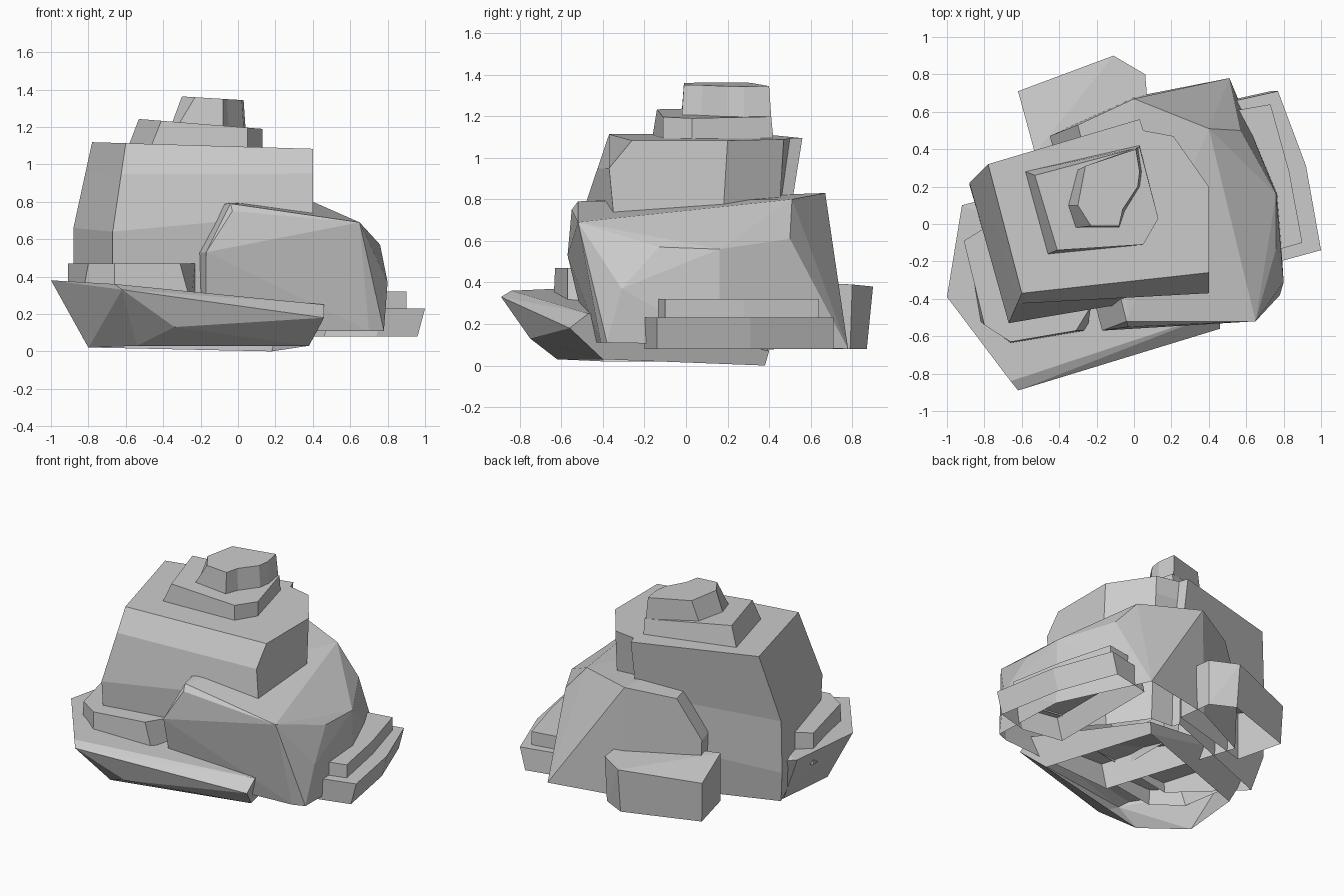
import bpy, bmesh

if "Cube" in bpy.data.objects:
    bpy.data.objects.remove(bpy.data.objects["Cube"])


def finish(bm, name):
    bmesh.ops.recalc_face_normals(bm, faces=bm.faces)
    me = bpy.data.meshes.new(name)
    bm.to_mesh(me)
    bm.free()
    ob = bpy.data.objects.new(name, me)
    bpy.context.collection.objects.link(ob)
    return ob


def hull(name, pts, open_bottom=False):
    """Faceted boulder: convex hull of its corners."""
    bm = bmesh.new()
    for p in pts:
        bm.verts.new(p)
    bmesh.ops.convex_hull(bm, input=bm.verts)
    loose = [v for v in bm.verts if not v.link_faces]
    bmesh.ops.delete(bm, geom=loose, context='VERTS')
    bmesh.ops.recalc_face_normals(bm, faces=bm.faces)
    bmesh.ops.dissolve_limit(bm, angle_limit=0.06, verts=bm.verts, edges=bm.edges)
    if open_bottom:
        low = [f for f in bm.faces if f.normal.z < -0.9]
        bmesh.ops.delete(bm, geom=low, context='FACES_ONLY')
    return finish(bm, name)


def loft(name, rings, open_bottom=False):
    """Layered slab: equal-count outlines joined from bottom to top."""
    bm = bmesh.new()
    vs = [[bm.verts.new(p) for p in r] for r in rings]
    n = len(vs[0])
    for a, b in zip(vs, vs[1:]):
        for i in range(n):
            j = (i + 1) % n
            bm.faces.new((a[i], a[j], b[j], b[i]))
    bm.faces.new(vs[-1])
    if not open_bottom:
        bm.faces.new(vs[0][::-1])
    return finish(bm, name)


def at(outline, z, slope=0.0):
    """Outline lifted to height z, sloping along x."""
    return [(x, y, z + slope * x) for x, y in outline]


def between(a, b, t):
    """Ring interpolated between two rings."""
    return [tuple(p + (q - p) * t for p, q in zip(u, v)) for u, v in zip(a, b)]


# tilted base slab, hollow underneath
hull("base_slab", [
    (-1, -.39, .38), (-.92, .10, .36), (-.62, -.89, .33), (-.66, -.84, .36),
    (.46, -.47, .25), (.46, -.56, .18), (.38, -.40, .03), (-.34, -.75, .13),
    (-.54, -.62, .03), (-.80, -.40, .02), (-.76, .02, .02),
    (.18, .38, 0), (.20, .40, .07)], True)

# thin ledge on the base slab
ledge = [(-.91, -.09), (-.84, -.50), (-.66, -.64), (-.25, -.57), (-.23, -.44), (-.23, .02), (-.6, .1)]
ledge_top = [(-.91, -.09), (-.80, -.54), (-.66, -.63), (-.31, -.57), (-.23, -.44), (-.23, .02), (-.6, .1)]
loft("front_ledge", [at(ledge, .25), at(ledge_top, .47)], True)

# tall main boulder
top = at([(-.78, .32), (.03, .56), (.05, .50), (.21, .47), (.40, .20), (.40, -.26), (-.60, -.37)], 1.095, -.03)
mid = [(-.88, .22, .66), (.03, .50, .72), (.05, .45, .74), (.21, .45, .75),
       (.40, .18, .75), (.40, -.35, .74), (-.67, -.53, .64)]
low = [(-.83, .15, .07), (.03, .48, .08), (.05, .43, .08), (.21, .42, .08),
       (.38, .18, .08), (.35, -.33, .30), (-.67, -.50, .28)]
low_mid = between(low, mid, .5)
low_mid[0] = (-.88, .21, .30)
shoulder = between(mid, top, .65)
shoulder[5] = (.40, -.37, .95)
loft("main_boulder", [low, low_mid, mid, shoulder, top], True)

# broad boulder on the right
hull("right_boulder", [
    (-.04, -.52, .79), (-.20, -.43, .55), (-.17, -.57, .53), (-.03, -.55, .75),
    (.65, -.52, .69), (.80, -.31, .37), (.78, -.38, .11), (.70, -.41, .11),
    (-.17, -.47, .11), (-.20, -.38, .11), (.40, .18, .76), (.76, -.13, .57), (.76, .16, .56),
    (.40, .51, .80), (.57, .50, .61), (0, .67, .83), (.51, .78, .08),
    (.77, .16, .10), (-.30, .53, .78), (-.45, .47, .51), (-.43, .47, .08),
    (0, .68, .08)], True)

# small boulder at the back
hull("back_boulder", [
    (-.61, .70, .08), (-.11, .87, .08), (.05, .79, .08), (.08, .55, .08),
    (-.53, .38, .08), (-.62, .71, .35), (-.11, .90, .38), (.06, .80, .39),
    (.08, .55, .40), (-.53, .38, .41)], True)

# stepped slabs on the right
lower = [(.50, .65), (.77, .71), (.92, .31), (1.0, -.14), (.78, -.20), (.5, -.15)]
upper = [(.50, .60), (.73, .64), (.83, .28), (.90, -.10), (.76, -.14), (.5, -.1)]
lower_foot = [(x - .04, y) for x, y in lower]
loft("side_slab_lower", [at(lower_foot, .08), at(lower, .23)], True)
loft("side_slab_upper", [at(upper, .22), at(upper, .32)], True)

# stacked cap stones
cap_foot = [(-.58, .28), (.03, .42), (.13, .03), (.05, -.11), (-.46, -.16)]
cap_top = [(-.53, .26), (.03, .41), (.13, .03), (.05, -.11), (-.41, -.14)]
loft("cap_stone", [at(cap_foot, 1.095, -.03), at(cap_top, 1.20, -.08)], True)

peak = [(-.30, .29), (-.35, .10), (-.31, -.02), (-.08, -.02), (-.05, .07), (.03, .20), (.04, .28), (.02, .41)]
peak_top = [(-.26, .31), (-.30, .10), (-.23, -.01), (-.08, -.01), (-.06, .08), (.02, .20), (.03, .28), (.01, .40)]
loft("peak_stone", [at(peak, 1.20, -.08), at(peak_top, 1.345, -.06)], True)
